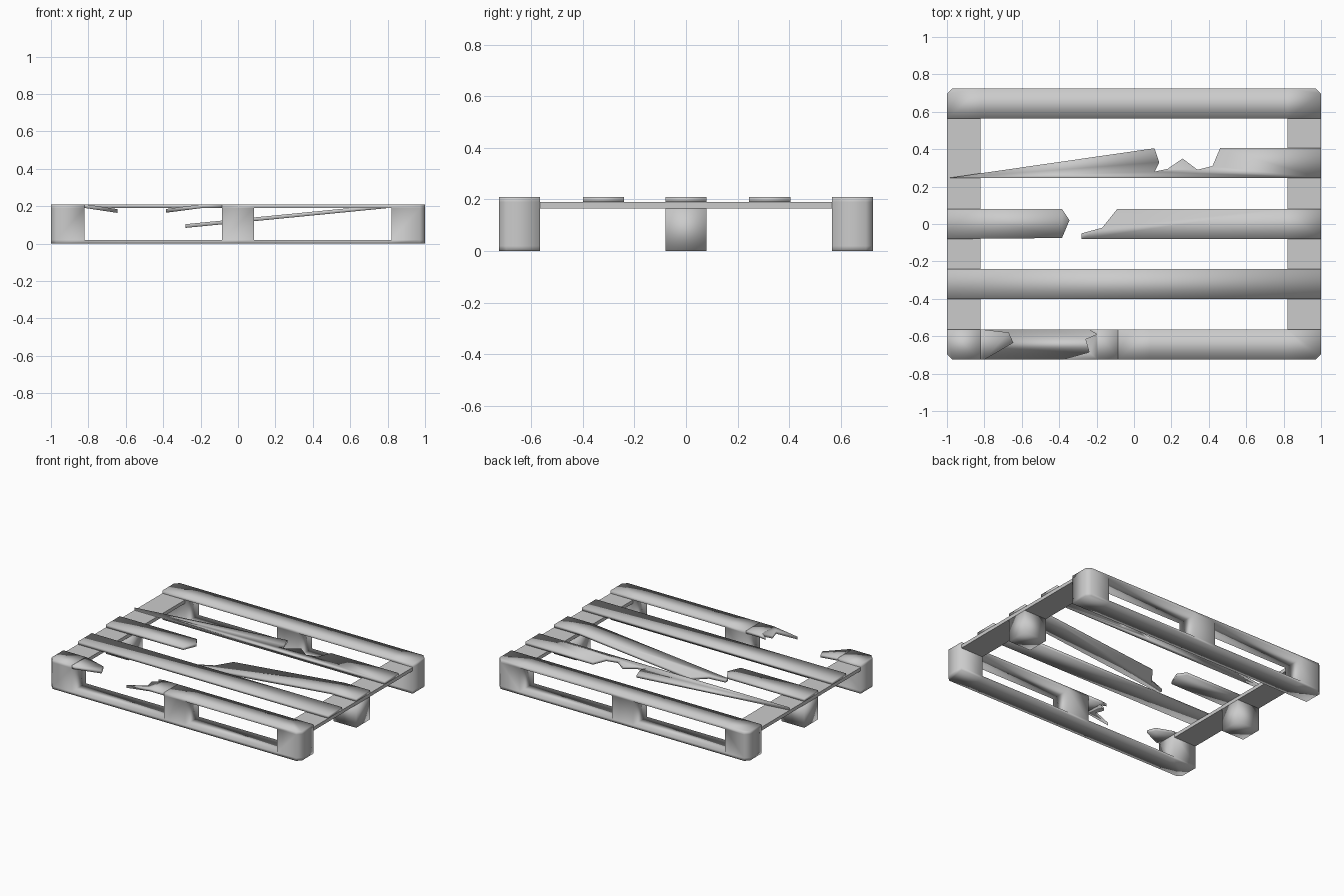
import bpy, bmesh
from mathutils import Vector

if "Cube" in bpy.data.objects:
    bpy.data.objects.remove(bpy.data.objects["Cube"])

TOP, T, W = 0.21, 0.02, 0.08


def finish(name, bm, smooth=True):
    bmesh.ops.recalc_face_normals(bm, faces=bm.faces)
    for f in bm.faces:
        f.smooth = smooth
    me = bpy.data.meshes.new(name)
    bm.to_mesh(me)
    bm.free()
    ob = bpy.data.objects.new(name, me)
    bpy.context.collection.objects.link(ob)
    return ob


def extrude(bm, vec):
    r = bmesh.ops.extrude_face_region(bm, geom=bm.faces[:])
    bmesh.ops.translate(bm, vec=vec, verts=[v for v in r["geom"] if isinstance(v, bmesh.types.BMVert)])


def slab(name, outline, top=TOP, thick=T, bend=None, slope=0.0, smooth=True):
    """Plank from an xy outline; sags past the line x = bend."""
    bm = bmesh.new()
    bm.faces.new([bm.verts.new((x, y, top)) for x, y in outline])
    if bend is not None:
        bmesh.ops.bisect_plane(bm, geom=bm.verts[:] + bm.edges[:] + bm.faces[:],
                               plane_co=(bend, 0, 0), plane_no=(1, 0, 0), dist=1e-5)
        for v in bm.verts:
            d = (v.co.x - bend) * (1 if slope > 0 else -1)
            v.co.z -= max(d, 0) * abs(slope)
    extrude(bm, Vector((0, 0, -thick)))
    return finish(name, bm, smooth)


def rect(x0, x1, y0, y1):
    return [(x0, y0), (x1, y0), (x1, y1), (x0, y1)]


def side_frame(name, s, missing):
    """Bottom skid, three blocks and edge plank as one extruded profile."""
    xs = [-1, -0.82, -0.085, 0.085, 0.82, 1]
    zs = [0, T, TOP - T, TOP]
    bm = bmesh.new()
    vs = [[bm.verts.new((x, s * 0.565, z)) for z in zs] for x in xs]
    for i in range(5):
        for j in range(3):
            if (j == 1 and i in (1, 3)) or (i, j) in missing:
                continue
            bm.faces.new((vs[i][j], vs[i + 1][j], vs[i + 1][j + 1], vs[i][j + 1]))
    extrude(bm, Vector((0, s * 0.16, 0)))
    # chamfered outer corners
    corner = [e for e in bm.edges if all(abs(v.co.x) > 0.99 and abs(v.co.y) > 0.7 for v in e.verts)]
    bmesh.ops.bevel(bm, geom=corner, offset=0.028, segments=1, affect='EDGES')
    return finish(name, bm)


# long side frames; the front one has lost part of its top plank
side_frame("back_frame", 1, set())
side_frame("front_frame", -1, {(1, 2)})

# cross boards and middle side blocks
for side, s in (("left", -1), ("right", 1)):
    x0, x1 = sorted((s * 0.82, s))
    slab(side + "_cross_board", rect(x0, x1, -0.565, 0.565), TOP - T, 0.025, smooth=False)
    slab(side + "_middle_block", rect(x0, x1, -W, W), 0.165, 0.165)

# whole deck plank
slab("whole_plank", rect(-1, 1, -0.4, -0.24))

# deck plank with a splintered bite
slab("bitten_plank", [(-1, 0.245), (1, 0.245), (1, 0.405), (0.46, 0.405), (0.42, 0.31),
                      (0.34, 0.29), (0.26, 0.35), (0.18, 0.295), (0.11, 0.28),
                      (0.135, 0.33), (0.11, 0.405)])

# snapped middle plank: short stub and long fallen piece
slab("middle_plank_stub", [(-1, -W), (-0.385, -0.075), (-0.345, 0.02), (-0.385, W), (-1, W)])
slab("middle_plank_fallen", [(1, -W), (1, W), (-0.09, W), (-0.17, -0.02), (-0.28, -0.05), (-0.28, -W)],
     bend=0.8, slope=-0.098)

# broken ends of the front plank
slab("front_plank_left_end", [(-0.82, -0.725), (-0.8, -0.725), (-0.645, -0.635), (-0.67, -0.58),
                              (-0.8, -0.565), (-0.82, -0.565)], bend=-0.815, slope=0.15)
slab("front_plank_right_end", [(-0.085, -0.725), (-0.085, -0.565), (-0.24, -0.565), (-0.2, -0.59),
                               (-0.26, -0.615), (-0.24, -0.685), (-0.385, -0.725)],
     bend=-0.195, slope=-0.13)
